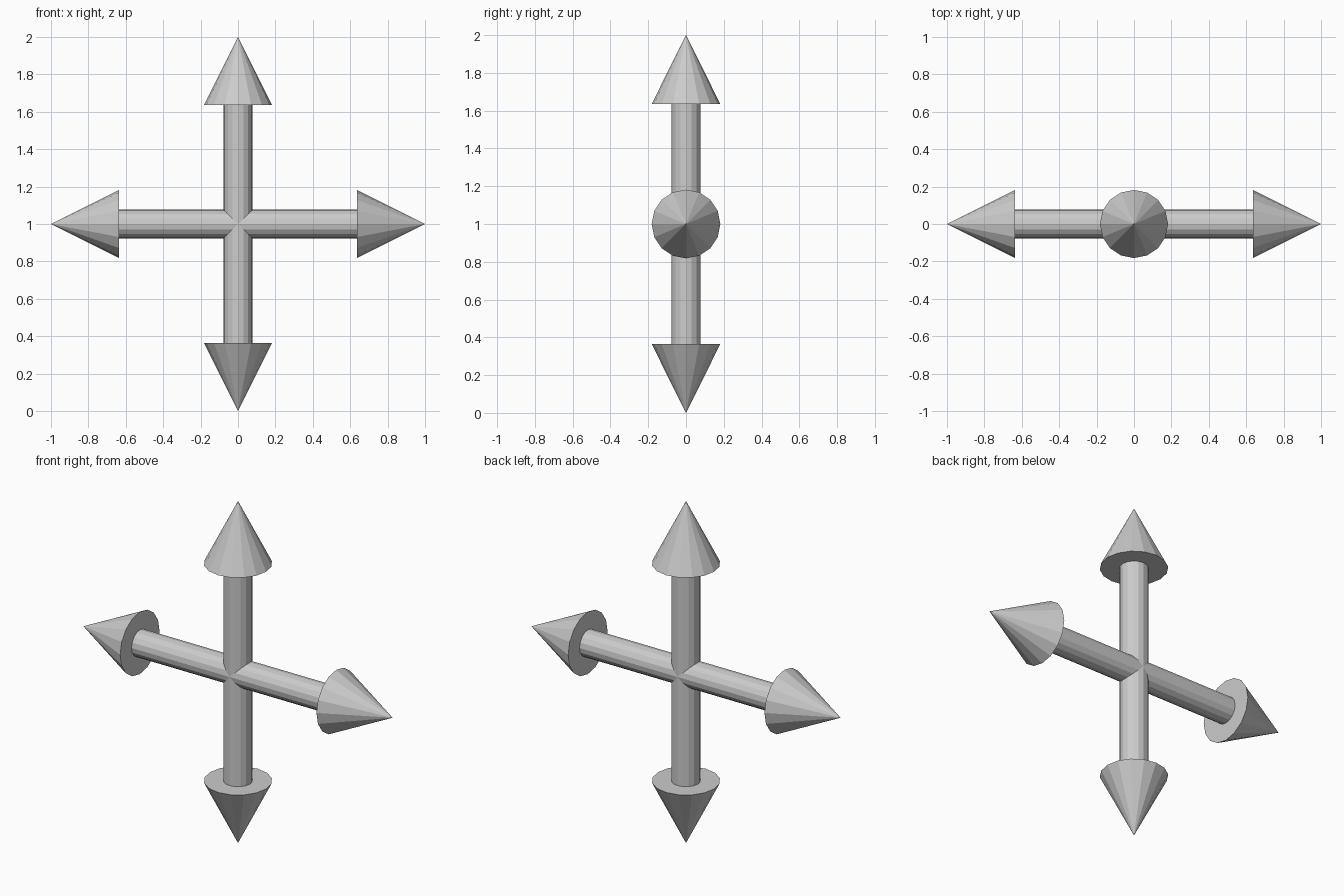
import bpy
import math

if "Cube" in bpy.data.objects:
    bpy.data.objects.remove(bpy.data.objects["Cube"])

SIDES = 16
SHAFT_R = 0.077
HEAD_R = 0.182
HEAD_BASE = 0.635   # distance from the crossing to the base of each head
CENTRE_Z = 1.0


def shaft(name, tilt):
    """Double-ended rod through the crossing, turned about y."""
    bpy.ops.mesh.primitive_cylinder_add(
        vertices=SIDES, radius=SHAFT_R, depth=2 * HEAD_BASE,
        location=(0, 0, CENTRE_Z), rotation=(0, tilt, 0))
    bpy.context.object.name = name


def head(name, tilt):
    """Pointed arrow head whose tip is one unit from the crossing."""
    mid = (HEAD_BASE + 1) / 2
    bpy.ops.mesh.primitive_cone_add(
        vertices=SIDES, radius1=HEAD_R, radius2=0, depth=1 - HEAD_BASE,
        location=(mid * math.sin(tilt), 0, CENTRE_Z + mid * math.cos(tilt)),
        rotation=(0, tilt, 0))
    bpy.context.object.name = name


# Crossed rods
shaft("vertical_shaft", 0)
shaft("horizontal_shaft", math.pi / 2)

# Four arrow heads
for i, side in enumerate(("top", "right", "bottom", "left")):
    head(side + "_arrow_head", i * math.pi / 2)
